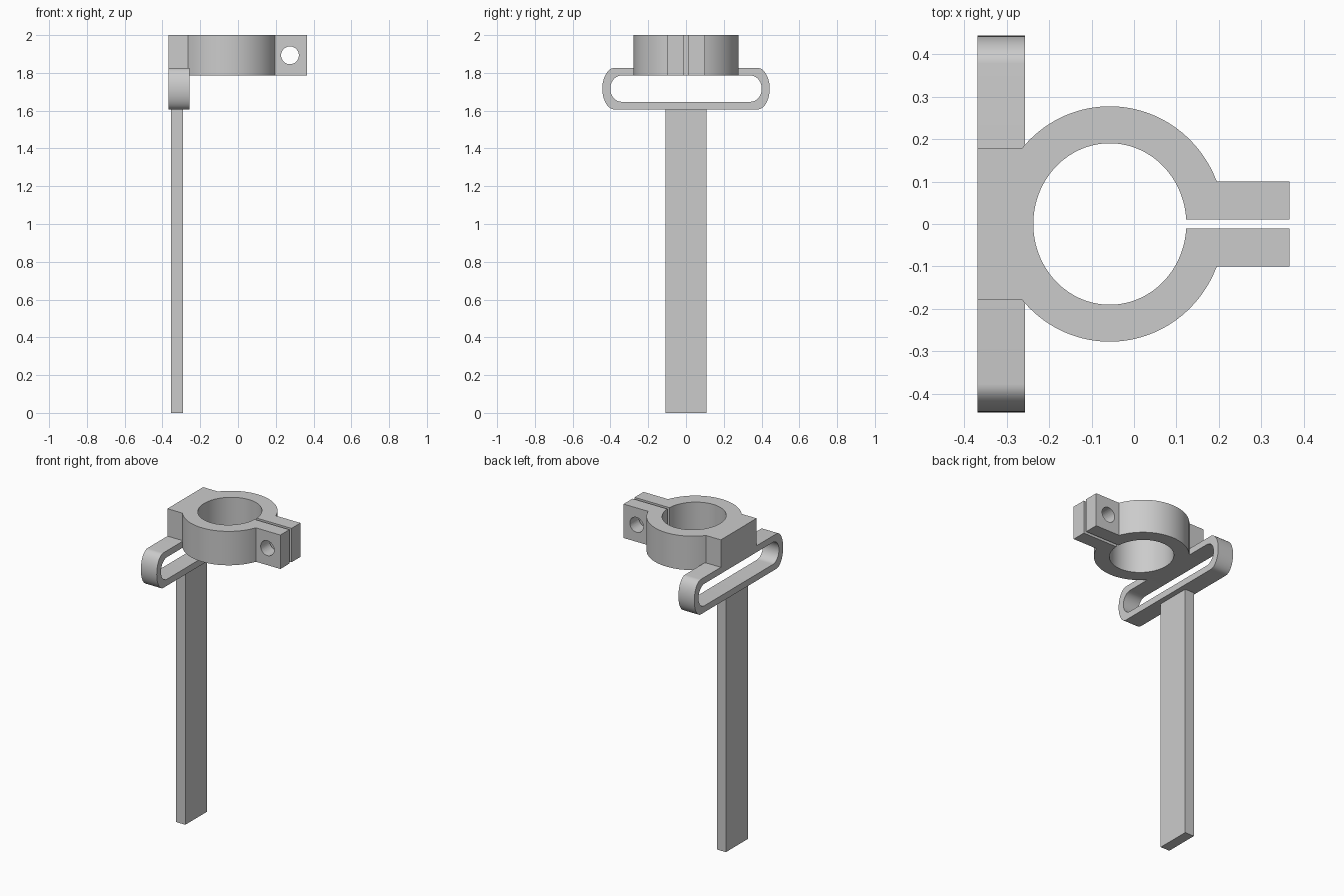
import bpy, bmesh, math

if "Cube" in bpy.data.objects:
    bpy.data.objects.remove(bpy.data.objects["Cube"])

grey = bpy.data.materials.new("plain grey")
grey.diffuse_color = (0.6, 0.6, 0.6, 1)
grey.use_nodes = True
grey.node_tree.nodes["Principled BSDF"].inputs["Base Color"].default_value = grey.diffuse_color


def finish(name, bm):
    """Turn a bmesh into a shaded, coloured object."""
    bmesh.ops.recalc_face_normals(bm, faces=bm.faces)
    me = bpy.data.meshes.new(name)
    bm.to_mesh(me)
    bm.free()
    me.materials.append(grey)
    ob = bpy.data.objects.new(name, me)
    bpy.context.collection.objects.link(ob)
    bpy.ops.object.select_all(action='DESELECT')
    ob.select_set(True)
    bpy.context.view_layer.objects.active = ob
    bpy.ops.object.shade_smooth_by_angle(angle=math.radians(30))
    return ob


def arc(cx, cy, rx, ry, a0, a1, n):
    """Points along an elliptical arc."""
    return [(cx + rx * math.cos(a0 + (a1 - a0) * i / n),
             cy + ry * math.sin(a0 + (a1 - a0) * i / n)) for i in range(n + 1)]


def extrude(bm, faces, vec):
    res = bmesh.ops.extrude_face_region(bm, geom=faces)
    verts = [g for g in res["geom"] if isinstance(g, bmesh.types.BMVert)]
    bmesh.ops.translate(bm, verts=verts, vec=vec)


# Clamp: split ring with two bolt tabs and a mounting block, one profile
CX, RX, RY, IX, IY = -0.057, 0.27, 0.277, 0.18, 0.19
TAB_Y, GAP, TAB_X, BACK, BLOCK_Y = 0.1, 0.0105, 0.366, -0.368, 0.178
Z0, Z1 = 1.786, 2.0
a_tab = math.asin(TAB_Y / RY)
a_block = math.pi - math.asin(BLOCK_Y / RY)
a_gap = math.asin(GAP / IY)
half = [(TAB_X, GAP), (TAB_X, TAB_Y)]
half += arc(CX, 0, RX, RY, a_tab, a_block, 40)
half += [(BACK, BLOCK_Y)]
inner = arc(CX, 0, IX, IY, 2 * math.pi - a_gap, a_gap, 96)
outline = half + [(x, -y) for x, y in reversed(half)] + inner
bm = bmesh.new()
face = bm.faces.new([bm.verts.new((x, y, Z0)) for x, y in outline])
extrude(bm, [face], (0, 0, Z1 - Z0))
clamp = finish("clamp_ring", bm)

# Bolt hole through both tabs
bpy.ops.mesh.primitive_cylinder_add(vertices=48, radius=0.047, depth=0.5,
                                    location=(0.275, 0, 1.893),
                                    rotation=(math.pi / 2, 0, 0))
cutter = bpy.context.object
cutter.name = "bolt_hole_cutter"
cutter.data.materials.append(grey)
cutter.hide_render = True
cutter.hide_set(True)
mod = clamp.modifiers.new("bolt hole", 'BOOLEAN')
mod.operation = 'DIFFERENCE'
mod.solver = 'EXACT'
mod.object = cutter
# Bake the cut, restore sharp edges and drop the cutter
bpy.context.view_layer.update()
cut = bpy.data.meshes.new_from_object(
    clamp.evaluated_get(bpy.context.evaluated_depsgraph_get()))
clamp.modifiers.clear()
clamp.data = cut
bpy.data.objects.remove(cutter)
bpy.ops.object.select_all(action='DESELECT')
clamp.select_set(True)
bpy.context.view_layer.objects.active = clamp
bpy.ops.object.shade_smooth_by_angle(angle=math.radians(30))


# Strap loop: slot frame with rounded ends
def slot(half_y, half_z, end, zc):
    right = arc(half_y - end, zc, end, half_z, -math.pi / 2, math.pi / 2, 24)
    return right + [(-y, z) for y, z in reversed(right)]


bm = bmesh.new()
rings = [[bm.verts.new((BACK, y, z)) for y, z in pts]
         for pts in (slot(0.443, 0.1105, 0.066, 1.7165),
                     slot(0.401, 0.0695, 0.06, 1.7165))]
n = len(rings[0])
faces = [bm.faces.new((rings[0][i], rings[0][(i + 1) % n],
                       rings[1][(i + 1) % n], rings[1][i])) for i in range(n)]
extrude(bm, faces, (0.111, 0, 0))
finish("strap_loop", bm)

# Long flat post
bm = bmesh.new()
bmesh.ops.create_cube(bm, size=1)
bmesh.ops.scale(bm, verts=bm.verts, vec=(0.064, 0.218, 1.607))
bmesh.ops.translate(bm, verts=bm.verts, vec=(-0.323, 0, 0.8035))
finish("post", bm)
